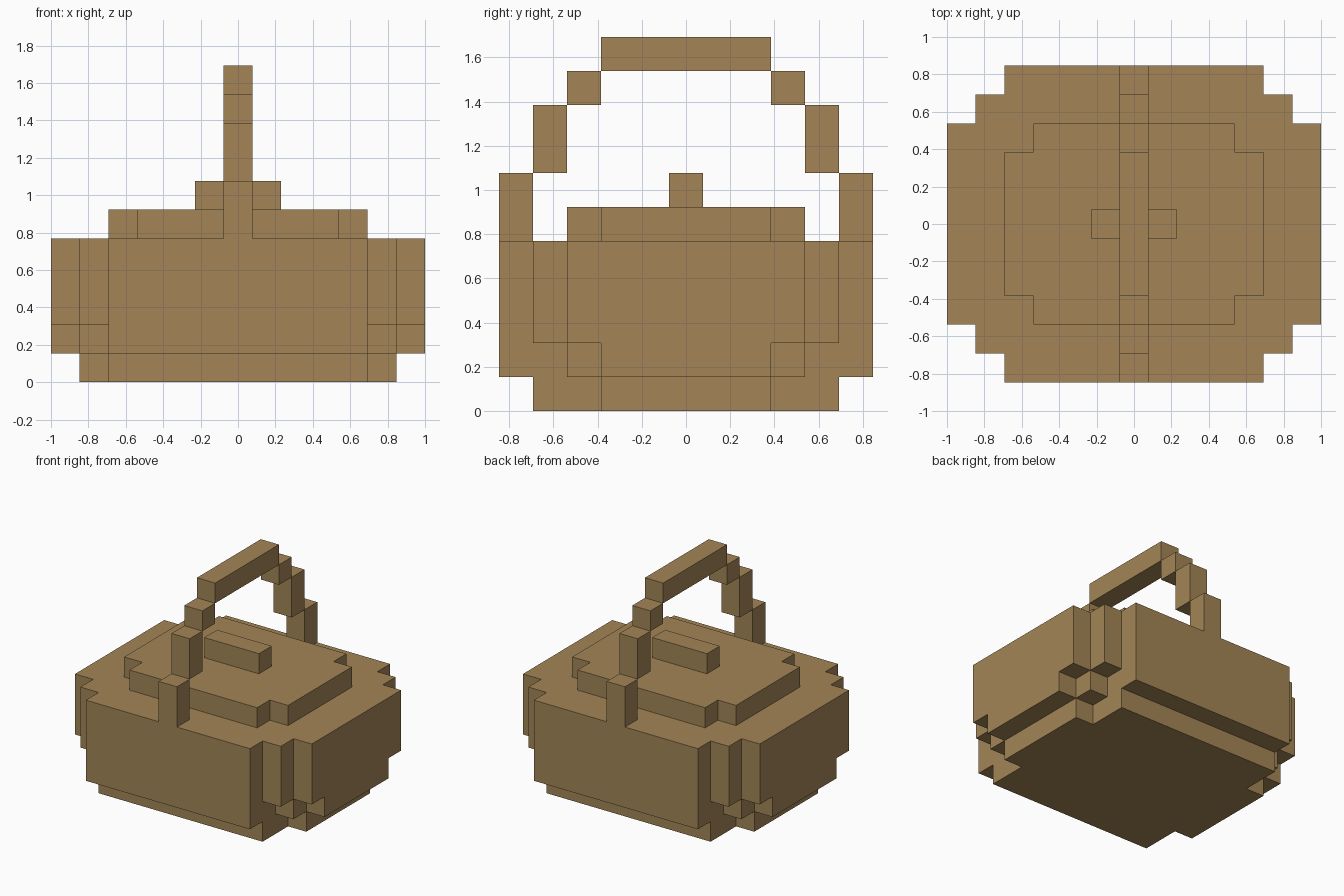
import bpy
import bmesh

UNIT = 2 / 13  # one block of the stepped grid

cube = bpy.data.objects.get("Cube")
if cube:
    bpy.data.objects.remove(cube, do_unlink=True)

wood = bpy.data.materials.new("warm_tan")
wood.use_nodes = True
wood.diffuse_color = (0.366, 0.235, 0.093, 1)
wood.node_tree.nodes["Principled BSDF"].inputs["Base Color"].default_value = wood.diffuse_color


def stepped_slab(name, steps, bottom, top):
    """Extrude a stepped outline; steps are half sizes from widest to deepest."""
    # Staircase of one corner, from the side towards the back
    quarter = []
    for i, (x, y) in enumerate(steps):
        if i:
            quarter.append((x, steps[i - 1][1]))
        quarter.append((x, y))
    # Reflect the corner into the other three
    outline = (quarter
               + [(-x, y) for x, y in reversed(quarter)]
               + [(-x, -y) for x, y in quarter]
               + [(x, -y) for x, y in reversed(quarter)])

    bm = bmesh.new()
    base = bm.faces.new([bm.verts.new((x * UNIT, y * UNIT, bottom * UNIT)) for x, y in outline])
    raised = bmesh.ops.extrude_face_region(bm, geom=[base], use_keep_orig=True)["geom"]
    verts = [v for v in raised if isinstance(v, bmesh.types.BMVert)]
    bmesh.ops.translate(bm, verts=verts, vec=(0, 0, (top - bottom) * UNIT))
    bmesh.ops.recalc_face_normals(bm, faces=bm.faces)
    mesh = bpy.data.meshes.new(name)
    bm.to_mesh(mesh)
    bm.free()
    mesh.materials.append(wood)
    obj = bpy.data.objects.new(name, mesh)
    bpy.context.collection.objects.link(obj)
    return obj


# Basket body, narrowing towards the foot
stepped_slab("basket_foot", [(5.5, 2.5), (4.5, 4.5)], 0, 1)
stepped_slab("basket_lower_rim", [(6.5, 2.5), (5.5, 3.5), (4.5, 5.5)], 1, 2)
stepped_slab("basket_body", [(6.5, 3.5), (5.5, 4.5), (4.5, 5.5)], 2, 5)

# Lid and its grip
stepped_slab("lid", [(4.5, 2.5), (3.5, 3.5)], 5, 6)
stepped_slab("lid_grip", [(1.5, 0.5)], 6, 7)

# Arched handle: a top bar and stepped posts at front and back
stepped_slab("handle_top", [(0.5, 2.5)], 10, 11)
for part, y, bottom, top in (("lower", 5, 5, 7), ("middle", 4, 7, 9), ("upper", 3, 9, 10)):
    for side, sign in (("front", -1), ("back", 1)):
        post = stepped_slab(f"handle_{part}_{side}", [(0.5, 0.5)], bottom, top)
        post.location.y = sign * y * UNIT
